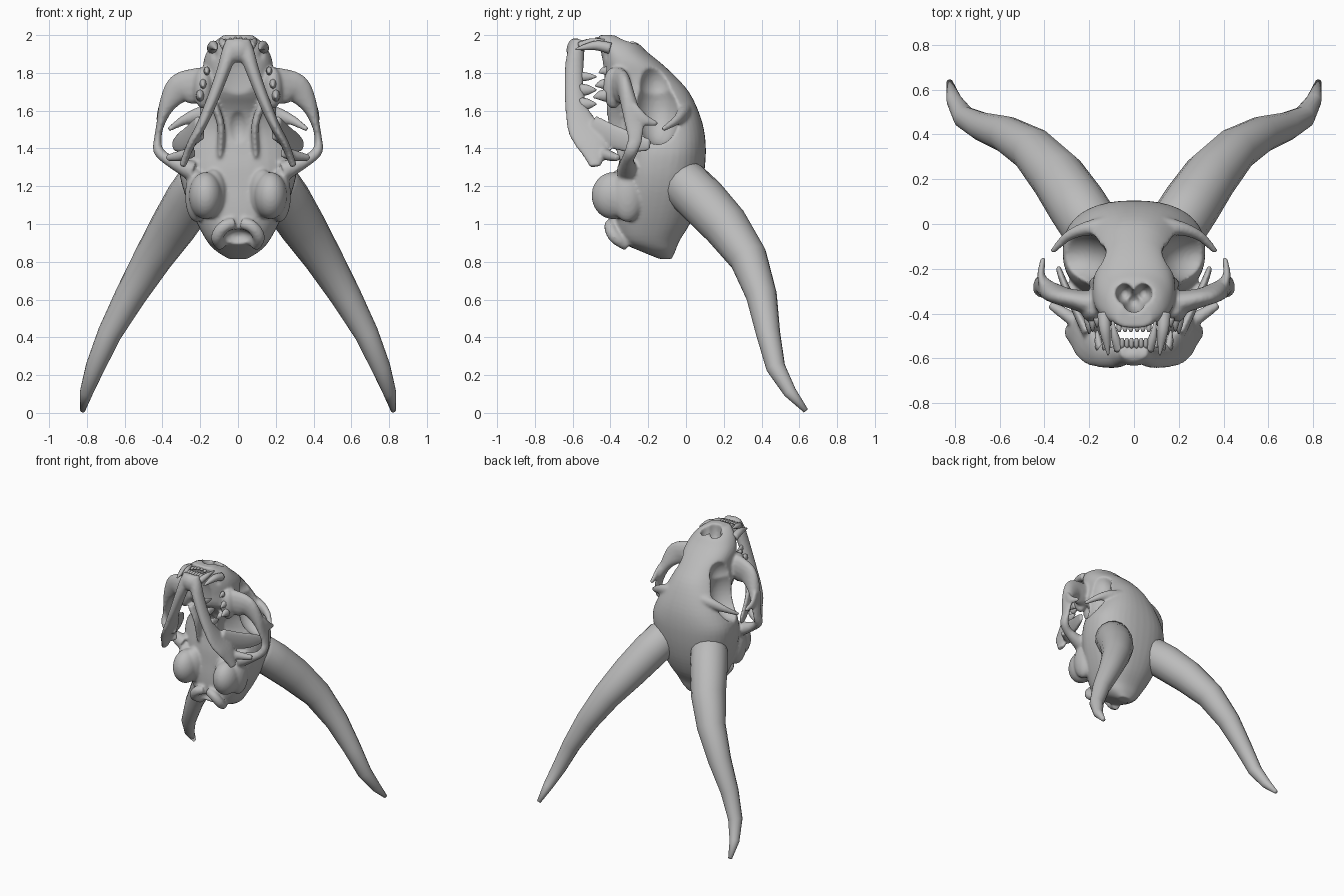
import bpy, bmesh, math
from mathutils import Vector, Matrix

if "Cube" in bpy.data.objects:
    bpy.data.objects.remove(bpy.data.objects["Cube"])

bone = bpy.data.materials.new("bone_grey")
bone.diffuse_color = (0.5, 0.5, 0.5, 1)
bone.use_nodes = True
bone.node_tree.nodes["Principled BSDF"].inputs["Base Color"].default_value = bone.diffuse_color


def dense(rows, n=4):
    """Catmull-Rom interpolation of rows of numbers."""
    out = []
    for i in range(len(rows) - 1):
        a, b, c, d = (rows[max(0, min(len(rows) - 1, k))] for k in range(i - 1, i + 3))
        for j in range(n):
            t = j / n
            out.append([0.5 * (2 * q + (r - p) * t + (2 * p - 5 * q + 4 * r - s) * t * t
                               + (3 * q - p - 3 * r + s) * t ** 3)
                        for p, q, r, s in zip(a, b, c, d)])
    return out + [list(rows[-1])]


def loft(bm, rings):
    rings = [[bm.verts.new(p) for p in ring] for ring in rings]
    faces = [bm.faces.new(rings[0]), bm.faces.new(rings[-1])]
    m = len(rings[0])
    for a, b in zip(rings, rings[1:]):
        for i in range(m):
            faces.append(bm.faces.new((a[i], a[(i + 1) % m], b[(i + 1) % m], b[i])))
    bmesh.ops.recalc_face_normals(bm, faces=faces)


def tube(bm, rows, up=(0, 1, 0), n=4, sides=14, mirror=True):
    """Rows are x, y, z, radius along up, optional radius across."""
    rows = dense([r if len(r) == 5 else (*r, r[3]) for r in rows], n)
    for s in (1, -1) if mirror else (1,):
        pts = [Vector((r[0] * s, r[1], r[2])) for r in rows]
        rings = []
        for i, (p, r) in enumerate(zip(pts, rows)):
            t = (pts[min(i + 1, len(pts) - 1)] - pts[max(i - 1, 0)]).normalized()
            side = t.cross(Vector(up)).normalized()
            u = side.cross(t)
            rings.append([p + u * r[3] * math.cos(k * math.tau / sides)
                          + side * r[4] * math.sin(k * math.tau / sides) for k in range(sides)])
        loft(bm, rings)


def ball(bm, c, r, tilt=0.0, mirror=True):
    for s in (1, -1) if mirror else (1,):
        m = (Matrix.Translation((c[0] * s, c[1], c[2])) @ Matrix.Rotation(tilt, 4, 'X')
             @ Matrix.Diagonal((*r, 1)))
        bmesh.ops.create_uvsphere(bm, u_segments=28, v_segments=18, radius=1, matrix=m)


def make(name, bm):
    me = bpy.data.meshes.new(name)
    bm.to_mesh(me)
    bm.free()
    me.materials.append(bone)
    ob = bpy.data.objects.new(name, me)
    bpy.context.collection.objects.link(ob)
    for p in me.polygons:
        p.use_smooth = True
    return ob


def fuse(ob, voxel, iterations):
    """Blend overlapping pieces into one smooth bone."""
    m = ob.modifiers.new("fuse", 'REMESH')
    m.mode, m.voxel_size, m.use_smooth_shade = 'VOXEL', voxel, True
    s = ob.modifiers.new("soften", 'SMOOTH')
    s.factor, s.iterations = 0.5, iterations


def volume(me):
    b = bmesh.new()
    b.from_mesh(me)
    v = b.calc_volume()
    b.free()
    return v


def carve(ob, c, r, tilt):
    """Cut one rounded hollow, keeping the shape whole if a solver fails."""
    b = bmesh.new()
    ball(b, c, r, tilt, False)
    cut = make("cavity_cutter", b)
    cut.hide_render = True
    before = volume(ob.data)
    for solver in ('EXACT', 'MANIFOLD', 'FLOAT'):
        mod = ob.modifiers.new("cavity", 'BOOLEAN')
        mod.operation, mod.object, mod.solver = 'DIFFERENCE', cut, solver
        dg = bpy.context.evaluated_depsgraph_get()
        me = bpy.data.meshes.new_from_object(ob.evaluated_get(dg))
        ob.modifiers.remove(mod)
        if before * .75 < volume(me) < before * .99999:
            ob.data = me
            break
    bpy.data.objects.remove(cut)


# braincase and muzzle: height, half width, underside y, top y
sections = [(0.815, .05, -.14, -.075), (0.86, .12, -.25, -.055), (0.91, .165, -.35, -.035),
            (1.0, .215, -.38, .02), (1.1, .26, -.38, .06), (1.2, .295, -.37, .085),
            (1.3, .315, -.36, .10), (1.4, .315, -.34, .105), (1.5, .275, -.33, .095),
            (1.6, .23, -.36, .065), (1.7, .21, -.43, .015), (1.78, .205, -.44, -.055),
            (1.85, .205, -.445, -.13), (1.91, .185, -.45, -.205), (1.96, .145, -.46, -.26),
            (2.0, .085, -.465, -.37)]
bm = bmesh.new()
rings = []
for z, w, lo, hi in dense(sections, 3):
    ring = []
    narrow = .22 * max(0, min(1, (z - 1.62) / .15))  # muzzle narrows towards its top
    for k in range(40):
        a = k * math.tau / 40
        c, s = math.cos(a), math.sin(a)
        ring.append((w * math.copysign(abs(c) ** .85, c) * (1 - narrow * (1 + s) / 2),
                     (lo + hi) / 2 + (hi - lo) / 2 * math.copysign(abs(s) ** .85, s), z))
    rings.append(ring)
loft(bm, rings)
core = make("cranium_core", bm)

# eye sockets, nose, palate opening and nerve holes
for c, r, tilt in [((.28, -.15, 1.62), (.17, .125, .2), 0), ((.25, -.155, 1.74), (.14, .10, .13), 0),
                   ((.042, -.31, 1.99), (.04, .046, .12), 0), ((0, -.345, 1.99), (.05, .05, .12), 0),
                   ((0, -.40, 1.50), (.075, .09, .11), 0), ((0, -.47, 1.74), (.12, .05, .18), 0),
                   ((0, -.37, .925), (.075, .06, .045), .4), ((.13, -.45, 1.895), (.026, .04, .033), 0)]:
    carve(core, c, r, tilt)
    if c[0]:
        carve(core, (-c[0], c[1], c[2]), r, tilt)

bm = bmesh.new()
bm.from_mesh(core.data)
bpy.data.objects.remove(core)
# cheek arches
tube(bm, [(.14, -.36, 1.75, .06, .085), (.23, -.345, 1.73, .05, .095), (.31, -.325, 1.715, .042, .08),
          (.375, -.30, 1.63, .045, .045), (.41, -.275, 1.53, .05, .022), (.425, -.27, 1.45, .04, .02),
          (.42, -.29, 1.385, .035, .028), (.36, -.31, 1.335, .035, .032), (.24, -.31, 1.28, .06, .055)])
ball(bm, (.185, -.385, 1.72), (.05, .055, .11))
# spikes rising from the cheek arches
tube(bm, [(.40, -.29, 1.60, .05, .02), (.415, -.23, 1.555, .035, .017), (.405, -.15, 1.53, .012)],
     up=(0, 0, 1))
# brow spikes behind the eye sockets
tube(bm, [(.12, -.01, 1.60, .045), (.21, -.02, 1.58, .032, .038), (.295, -.055, 1.545, .022, .026),
          (.365, -.125, 1.50, .013)])
# ear domes and the bone beside them
ball(bm, (.172, -.385, 1.15), (.088, .115, .125))
ball(bm, (.13, -.35, 1.16), (.07, .075, .13))
ball(bm, (.22, -.31, 1.15), (.06, .085, .14))
# wings behind the palate
tube(bm, [(.13, -.39, 1.64, .035, .022), (.09, -.365, 1.52, .045, .02), (.095, -.32, 1.36, .04, .02)])
# neck joint knobs
tube(bm, [(.02, -.385, 1.005, .032), (.075, -.40, .985, .034), (.11, -.375, .93, .034),
          (.09, -.31, .885, .03)])
fuse(make("skull", bm), .0095, 6)

# lower jaw
bm = bmesh.new()
tube(bm, [(.03, -.57, 1.975, .03, .032), (.045, -.583, 1.91, .045, .042), (.075, -.592, 1.82, .05, .036),
          (.115, -.592, 1.71, .052, .032), (.155, -.58, 1.61, .06, .03), (.20, -.545, 1.51, .085, .026),
          (.25, -.495, 1.42, .085, .022), (.295, -.48, 1.305, .03, .018)])
tube(bm, [(.20, -.50, 1.51, .07, .025), (.26, -.38, 1.46, .065, .02), (.31, -.27, 1.43, .055, .017),
          (.34, -.19, 1.42, .03, .012)], up=(0, 0, 1))
tube(bm, [(.24, -.45, 1.38, .03), (.31, -.40, 1.36, .028), (.375, -.36, 1.35, .018)])
ball(bm, (0, -.585, 1.92), (.075, .048, .065), mirror=False)
fuse(make("lower_jaw", bm), .0095, 4)

# teeth: fangs, then cheek teeth and front teeth by rule
bm = bmesh.new()
Z = (0, 0, 1)
tube(bm, [(.135, -.40, 1.93, .03), (.13, -.47, 1.945, .026), (.12, -.54, 1.935, .015),
          (.115, -.585, 1.925, .004)], up=Z, sides=10)
tube(bm, [(.065, -.56, 1.94, .025), (.085, -.50, 1.965, .018), (.095, -.43, 1.975, .004)], up=Z, sides=10)
for x, z, r, h in [(.165, 1.81, .024, .04), (.185, 1.74, .03, .06), (.20, 1.68, .034, .07)]:
    tube(bm, [(x, -.42, z, r, r * .7), (x, -.42 - h * .5, z, r * .75, r * .5),
              (x, -.42 - h, z - .01, .004)], up=Z, n=2, sides=8)
for x, z, r in [(.09, 1.78, .026), (.12, 1.71, .034), (.15, 1.635, .036)]:
    tube(bm, [(x, -.56, z, r, r * .6), (x + .01, -.515, z, r * .75, r * .45),
              (x + .015, -.475, z, .004)], up=Z, n=2, sides=8)
for i in range(3):
    x = .014 + i * .026
    tube(bm, [(x, -.44, 1.975 - i * .006, .012), (x, -.468, 1.98 - i * .006, .011),
              (x, -.482, 1.98 - i * .006, .005)], up=Z, n=2, sides=8)
    tube(bm, [(x * .8, -.555, 1.96, .010), (x * .8, -.52, 1.97, .010), (x * .8, -.508, 1.972, .005)],
         up=Z, n=2, sides=8)
make("teeth", bm)

# long curved horns
bm = bmesh.new()
tube(bm, [(.16, -.08, 1.245, .11), (.20, .0, 1.205, .132), (.255, .085, 1.125, .132), (.34, .21, .99, .123),
          (.45, .33, .82, .102), (.57, .40, .62, .082), (.68, .435, .42, .064), (.757, .475, .24, .051),
          (.802, .55, .11, .035), (.823, .634, .012, .014)], n=1, sides=16)
make("horns", bm)
